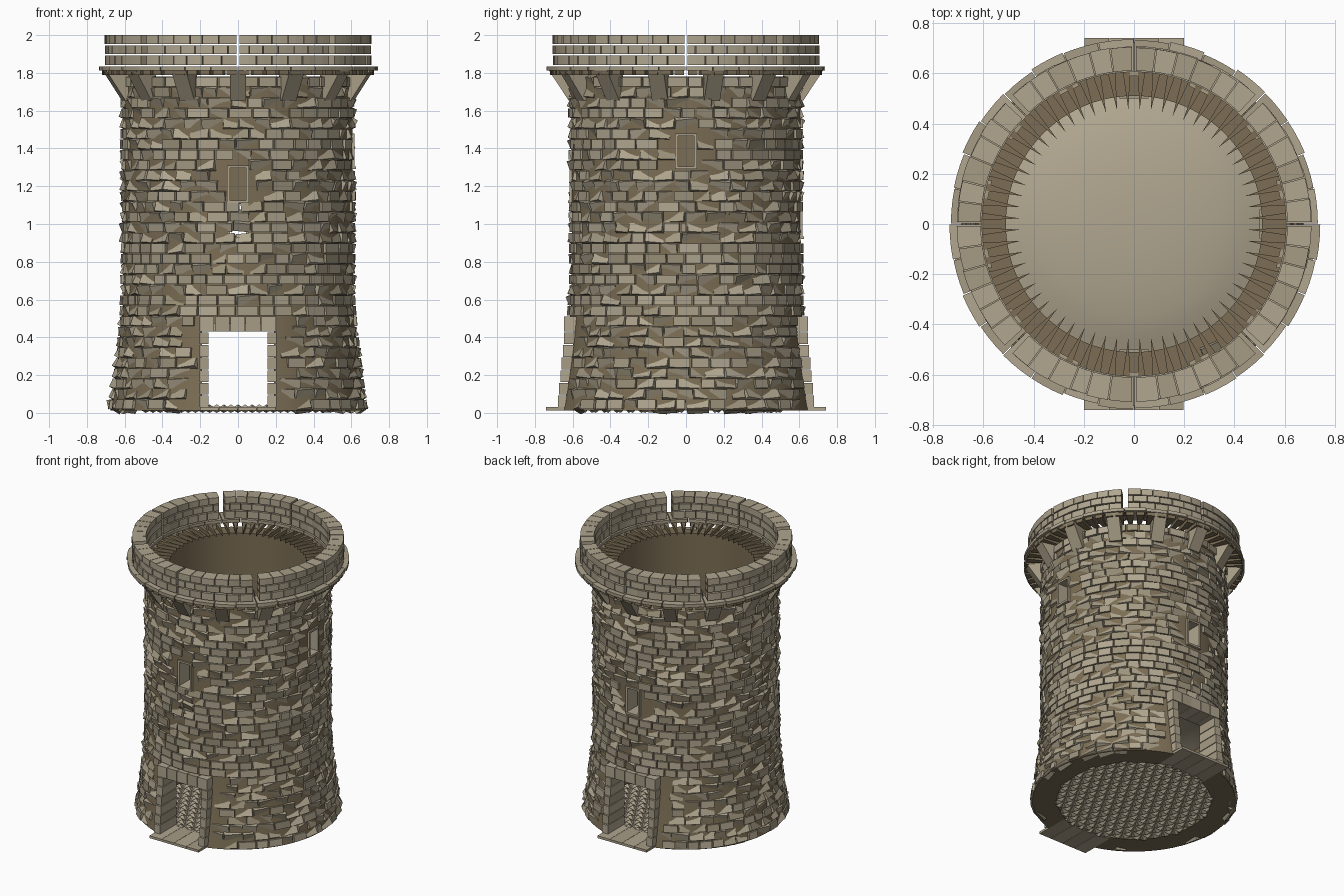
import bpy, bmesh, math, random
from mathutils import Matrix, Vector

if "Cube" in bpy.data.objects:
    bpy.data.objects.remove(bpy.data.objects["Cube"])
random.seed(7)


def material(name, rgb):
    m = bpy.data.materials.new(name)
    m.diffuse_color = (*rgb, 1)
    m.use_nodes = True
    m.node_tree.nodes["Principled BSDF"].inputs["Base Color"].default_value = m.diffuse_color
    return m


STONES = [material("stone_light", (.44, .385, .28)),
          material("stone_mid", (.38, .33, .235)),
          material("stone_dark", (.32, .275, .19))]
MORTAR = [material("mortar_brown", (.20, .155, .09))]


def finish(name, bm, mats, smooth=False):
    bmesh.ops.recalc_face_normals(bm, faces=bm.faces)
    me = bpy.data.meshes.new(name)
    bm.to_mesh(me)
    bm.free()
    for m in mats:
        me.materials.append(m)
    ob = bpy.data.objects.new(name, me)
    bpy.context.collection.objects.link(ob)
    if smooth:
        bpy.context.view_layer.objects.active = ob
        ob.select_set(True)
        bpy.ops.object.shade_smooth_by_angle(angle=math.radians(35))
        ob.select_set(False)
    return ob


def paint(verts, idx):
    for f in {f for v in verts for f in v.link_faces}:
        f.material_index = idx


def box(bm, size, mat, idx=0):
    vs = bmesh.ops.create_cube(bm, size=1, matrix=mat @ Matrix.Diagonal((*size, 1)))["verts"]
    paint(vs, idx)
    return vs


def span(bm, lo, hi, turn=0, idx=0):
    """Box between two corners, turned about the tower axis."""
    lo, hi = Vector(lo), Vector(hi)
    return box(bm, hi - lo, Matrix.Rotation(turn, 4, 'Z') @ Matrix.Translation((lo + hi) / 2), idx)


def prism(bm, bottom, top, idx=0):
    a = [bm.verts.new(p) for p in bottom]
    b = [bm.verts.new(p) for p in top]
    n = len(a)
    bm.faces.new(a[::-1])
    bm.faces.new(b)
    for i in range(n):
        bm.faces.new((a[i], a[(i + 1) % n], b[(i + 1) % n], b[i]))
    paint(a + b, idx)


def polar(r, a, z):
    return (r * math.cos(a), r * math.sin(a), z)


def sector(bm, a0, a1, r0, r1, z0, z1, idx=0, n=2):
    """Curved ring stone."""
    ang = [a0 + (a1 - a0) * i / n for i in range(n + 1)]
    ring = [(r1, a) for a in ang] + [(r0, a) for a in reversed(ang)]
    prism(bm, [polar(r, a, z0) for r, a in ring], [polar(r, a, z1) for r, a in ring], idx)


def lathe(bm, profile, n, closed):
    rings = [[bm.verts.new(polar(r, 2 * math.pi * i / n, z)) for i in range(n)] for r, z in profile]
    pairs = list(zip(rings, rings[1:])) + ([(rings[-1], rings[0])] if closed else [])
    for a, b in pairs:
        for i in range(n):
            j = (i + 1) % n
            bm.faces.new((a[i], a[j], b[j], b[i]))
    return rings


def wall_r(z):
    """Outer radius of the mortar wall: flared foot, nearly straight shaft."""
    return .607 + .07 * max(0, 1 - z / .62) ** 1.4


TOP, IN = 1.78, .51
PI = math.pi
FRONT, RIGHT, BACK = -PI / 2, 0, PI / 2
WINDOWS = [(FRONT, 1.12, 1.30), (RIGHT, 1.30, 1.47), (BACK, .93, 1.11)]

# Mortar wall shell
bm = bmesh.new()
zs = [.013, .12, .24, .36, .48, .62, 1.2, TOP]
lathe(bm, [(wall_r(z), z) for z in zs] + [(IN, TOP), (IN, .013)], 96, True)
wall = finish("wall_core", bm, MORTAR, True)

# Door and window openings
for lo, hi in [((-.19, -1, -.1), (.19, 1, .47)), ((-.055, -1, .93), (.055, 1, 1.11)),
               ((-.055, -1, 1.12), (.055, 0, 1.30)), ((0, -.055, 1.30), (1, .055, 1.47))]:
    bm = bmesh.new()
    span(bm, lo, hi)
    cut = finish("opening_cutter", bm, MORTAR)
    cut.hide_render = True
    mod = wall.modifiers.new("opening", 'BOOLEAN')
    mod.operation, mod.object, mod.solver = 'DIFFERENCE', cut, 'EXACT'
    bpy.context.view_layer.objects.active = wall
    bpy.ops.object.modifier_apply(modifier=mod.name)
    bpy.data.objects.remove(cut)


def blocked(a, z, w):
    p = Vector(polar(.62, a, z))
    if z < .54 and abs(p.x) < .2 + w * .5:
        return True
    for wa, z0, z1 in WINDOWS:
        d = (a - wa + PI) % (2 * PI) - PI
        if abs(d) * .62 < .055 + w * .45 and z0 - .02 < z < z1 + .02:
            return True
    return False


# Brick courses: level ones mixed with tilted, half-sunk ones
bm = bmesh.new()
COURSES = 32
step = (TOP - .018) / COURSES
for c in range(COURSES):
    z = .018 + step * (c + .5)
    r = wall_r(z)
    lean = math.atan((wall_r(z + .02) - wall_r(z - .02)) / .04)
    rough = random.choice((.25, .6, .85)) if c < COURSES - 1 else .1
    a, end = c * .37, c * .37 + 2 * PI
    while a < end - .05:
        w = min(random.uniform(.075, .125), (end - a) * r)
        mid = a + w / r / 2
        a += w / r
        if blocked(mid, z, w):
            continue
        tilt, yaw, out = random.uniform(-.05, .05), random.uniform(-.03, .03), random.uniform(.010, .016)
        if random.random() < rough:
            tilt = random.choice((-1, 1)) * random.uniform(.25, .5)
            yaw, out = random.choice((-1, 1)) * random.uniform(.1, .25), random.uniform(.0, .007)
        m = (Matrix.Rotation(mid, 4, 'Z') @ Matrix.Translation((r + out, 0, z)) @
             Matrix.Rotation(lean + tilt, 4, 'Y') @ Matrix.Rotation(yaw, 4, 'Z') @
             Matrix.Translation((-.025, 0, 0)))
        box(bm, (.05, w - .008, step - .006), m, random.choice((0, 0, 1, 1, 2)))
finish("wall_bricks", bm, STONES)

# Doorways at front and back: jamb stones, lintel stones, threshold
for name, turn in (("front", 0), ("back", PI)):
    bm = bmesh.new()
    rot = Matrix.Rotation(turn, 4, 'Z')
    for s in (-1, 1):
        for i in range(6):
            z0 = .03 + i * .0667
            y = -.682 + .04 * (i + .5) / 6
            span(bm, (min(s * .157, s * .205), y, z0), (max(s * .157, s * .205), -.49, z0 + .062), turn, i % 2)
    for i in range(5):
        x = -.205 + i * .082
        span(bm, (x, -.645, .43), (x + .078, -.49, .51), turn, i % 2)
    finish(name + "_door_frame", bm, STONES)
    bm = bmesh.new()
    for i in range(4):
        span(bm, (-.2 + i * .1, -.74, .013), (-.102 + i * .1, -.49, .03), turn, i % 2)
    finish(name + "_threshold", bm, STONES)

# Window linings
bm = bmesh.new()
for a, z0, z1 in WINDOWS:
    for s in (-1, 1):
        span(bm, (.5, s * .05 - .007, z0), (.618, s * .05 + .007, z1), a, 0)
    span(bm, (.5, -.057, z0 - .01), (.625, .057, z0 + .004), a, 0)
    span(bm, (.5, -.057, z1 - .004), (.618, .057, z1 + .01), a, 1)
finish("window_linings", bm, STONES)

# Sloped corbels under the gallery
bm = bmesh.new()
for i in range(14):
    rot = Matrix.Rotation(FRONT + i * 2 * PI / 14, 4, 'Z')
    side = [(.59, 1.655), (.622, 1.655), (.725, 1.812), (.59, 1.812)]
    prism(bm, *[[rot @ Vector((r, y, z)) for r, z in side] for y in (-.043, .043)], 1)
finish("corbels", bm, STONES)

# Radial wedges pointing inward between wall and gallery
bm = bmesh.new()
for i in range(64):
    a = FRONT + (i + .5) * 2 * PI / 64
    rot = Matrix.Rotation(a, 4, 'Z')
    tri = [(.455, 0), (.72, -.026), (.72, .026)]
    prism(bm, *[[rot @ Vector((x, y, z)) for x, y in tri] for z in (1.788, 1.815)])
finish("gallery_wedges", bm, MORTAR)

# Gallery ledge slabs
bm = bmesh.new()
for i in range(32):
    a = i * PI / 16
    sector(bm, a + .003, a + PI / 16 - .003, .605, random.uniform(.728, .742), 1.812, 1.835, i % 2, 3)
finish("gallery_ledge", bm, STONES)

# Parapet: three courses split by narrow slits at every eighth turn
bm = bmesh.new()
for c, (z0, z1) in enumerate(((1.842, 1.893), (1.901, 1.946), (1.953, 2.0))):
    for o in range(8):
        g0, g1 = (.009, .028) if o % 2 == 0 else (.028, .009)
        a0, a1 = o * PI / 4 + g0, (o + 1) * PI / 4 - g1
        cuts = [0] + [(k + (.5 if c % 2 else 0) + random.uniform(-.12, .12)) / 6
                      for k in range(0 if c % 2 else 1, 6)] + [1]
        for t0, t1 in zip(cuts, cuts[1:]):
            sector(bm, a0 + (a1 - a0) * t0 + .003, a0 + (a1 - a0) * t1 - .003, .61,
                   random.uniform(.701, .708), z0, z1, random.choice((0, 0, 1)))
finish("parapet", bm, STONES)

# Triangular floor tiles, each a shallow double pyramid
bm = bmesh.new()
s = .075
h = s * math.sqrt(3) / 2
for j in range(-8, 8):
    for i in range(-14, 14):
        p = lambda u, v: Vector(((i + u + (j + v) / 2) * s, (j + v) * h, .02))
        for tri in ([p(0, 0), p(1, 0), p(0, 1)], [p(1, 0), p(1, 1), p(0, 1)]):
            mid = sum(tri, Vector()) / 3
            if mid.xy.length > .515:
                continue
            vs = [bm.verts.new(v) for v in tri]
            for z in (.045, 0):
                tip = bm.verts.new((mid.x, mid.y, z))
                for k in range(3):
                    bm.faces.new((vs[k], vs[(k + 1) % 3], tip))
finish("floor_tiles", bm, STONES[:1])

# Shallow domed ceiling inside the shaft
bm = bmesh.new()
prof = [(.515 * math.sin(t * PI / 16), .55 + .1 * math.cos(t * PI / 16)) for t in range(1, 7)] + [(.515, .575)]
rings = lathe(bm, prof, 64, False)
bm.faces.new(rings[0])
finish("inner_vault", bm, STONES[:1], True)
